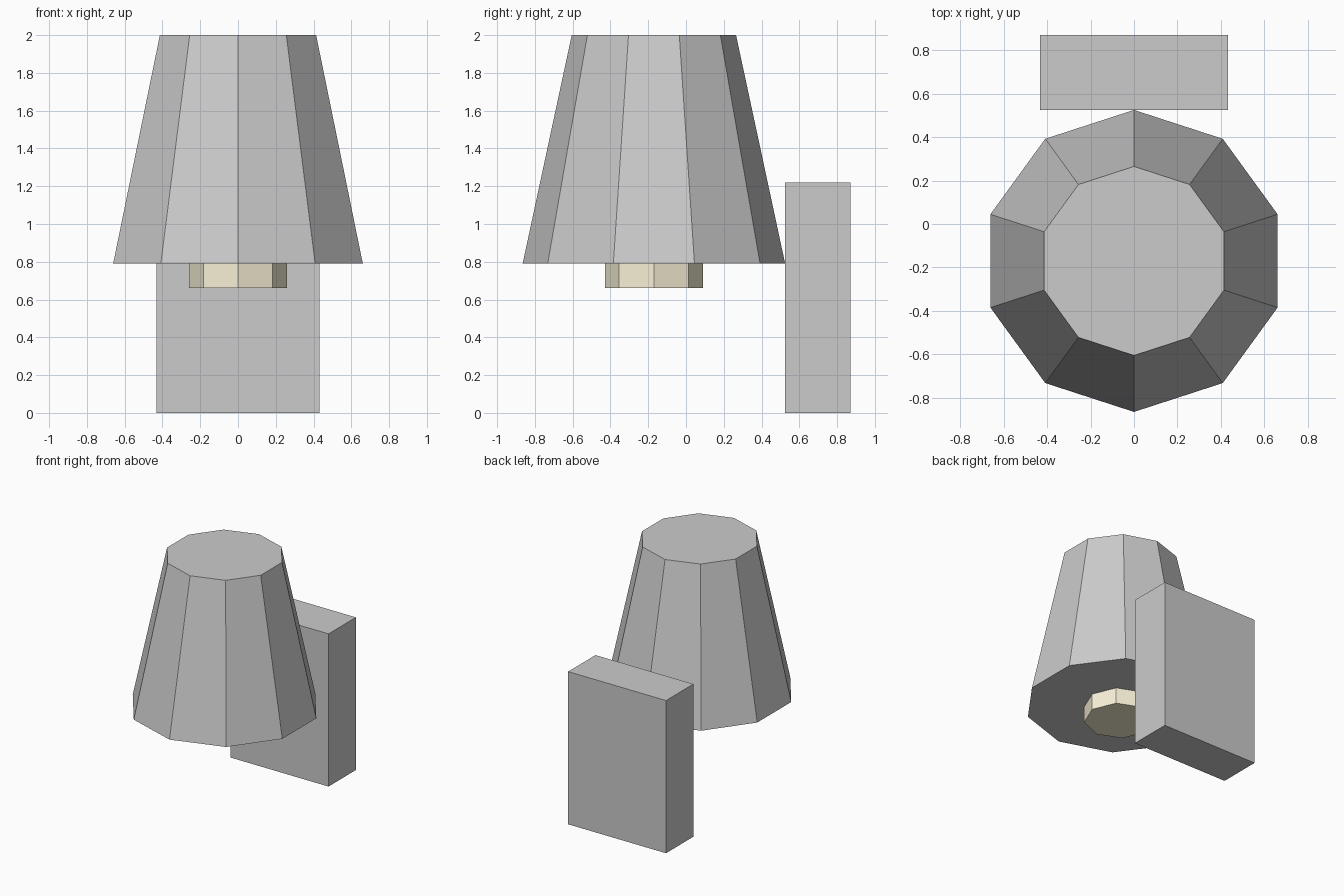
import bpy, bmesh
from math import sin, cos, pi

if "Cube" in bpy.data.objects:
    bpy.data.objects.remove(bpy.data.objects["Cube"])

AXIS_Y = -0.17


def add_object(name, bm, material=None):
    bmesh.ops.recalc_face_normals(bm, faces=bm.faces)
    mesh = bpy.data.meshes.new(name)
    bm.to_mesh(mesh)
    bm.free()
    obj = bpy.data.objects.new(name, mesh)
    bpy.context.collection.objects.link(obj)
    if material:
        mesh.materials.append(material)
    return obj


def frustum(name, sides, r_bottom, r_top, z_bottom, z_top, material=None):
    """Closed flat-sided frustum with a corner pointing to the back (+y)."""
    bm = bmesh.new()
    low, high = [
        [bm.verts.new((r * sin(2 * pi * i / sides),
                       AXIS_Y + r * cos(2 * pi * i / sides), z))
         for i in range(sides)]
        for r, z in ((r_bottom, z_bottom), (r_top, z_top))]
    bm.faces.new(low)
    bm.faces.new(high)
    for i in range(sides):
        j = (i + 1) % sides
        bm.faces.new((low[i], low[j], high[j], high[i]))
    return add_object(name, bm, material)


def box(name, size, center):
    bm = bmesh.new()
    bmesh.ops.create_cube(bm, size=1)
    bmesh.ops.scale(bm, vec=size, verts=bm.verts)
    bmesh.ops.translate(bm, vec=center, verts=bm.verts)
    return add_object(name, bm)


# Cream light material
cream = bpy.data.materials.new("warm_light")
cream.diffuse_color = (0.95, 0.88, 0.68, 1)
cream.use_nodes = True
cream.node_tree.nodes["Principled BSDF"].inputs["Base Color"].default_value = cream.diffuse_color

# Ten-sided tapered shade
frustum("lamp_shade", 10, 0.695, 0.435, 0.79, 2.0)

# Eight-sided bulb below the shade
frustum("bulb", 8, 0.26, 0.26, 0.66, 0.79, cream)

# Wall mounting block at the back
box("wall_mount", (0.865, 0.345, 1.22), (0, 0.6975, 0.61))
